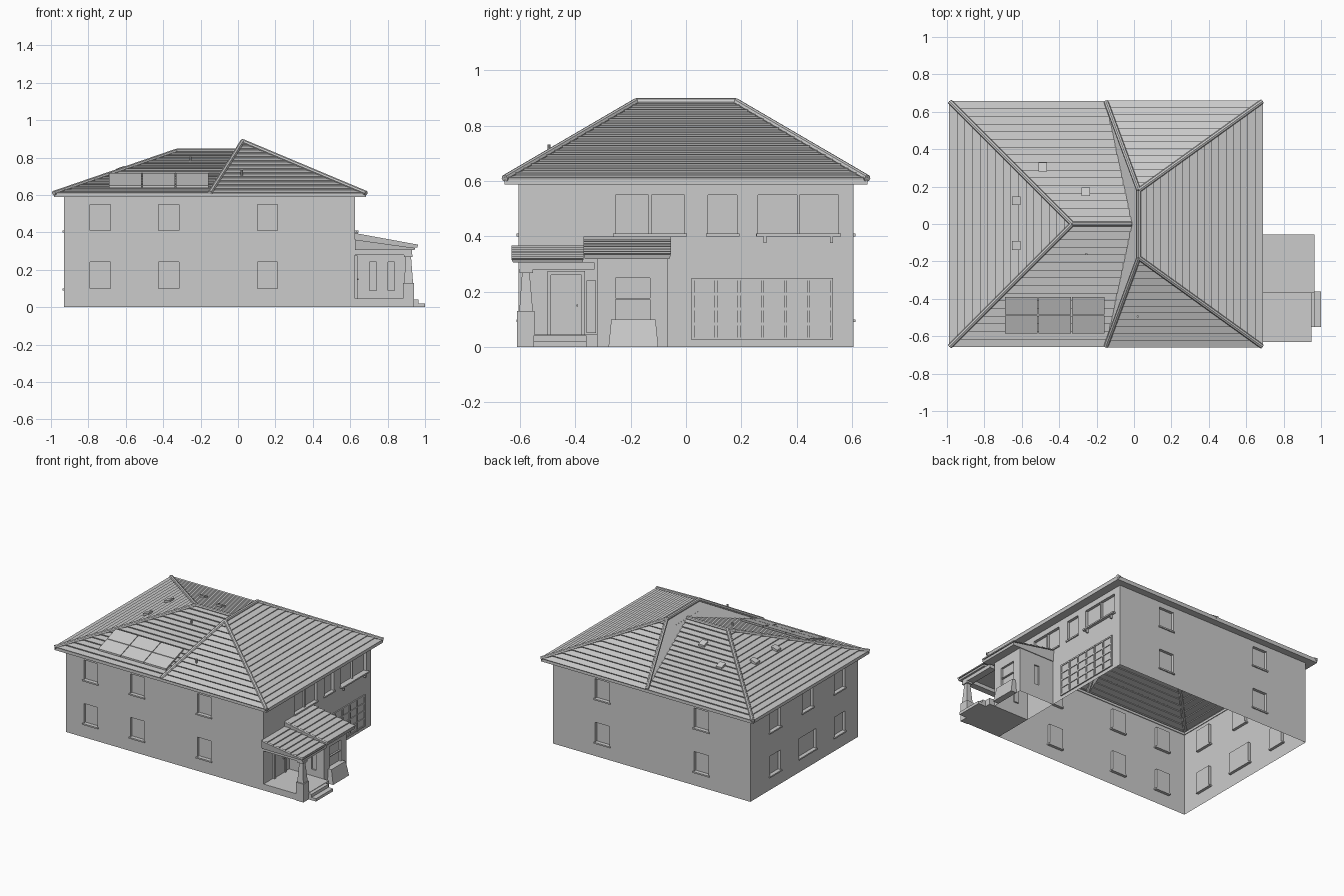
import bpy, bmesh
from mathutils import Vector as V

old = bpy.data.objects.get("Cube")
if old:
    bpy.data.objects.remove(old)

grey = bpy.data.materials.new("plain_grey")
grey.use_nodes = True
grey.diffuse_color = (0.6, 0.6, 0.6, 1)
grey.node_tree.nodes["Principled BSDF"].inputs["Base Color"].default_value = (0.6, 0.6, 0.6, 1)


def finish(name, bm, recalc=True):
    if recalc:
        bmesh.ops.recalc_face_normals(bm, faces=bm.faces)
    me = bpy.data.meshes.new(name)
    bm.to_mesh(me)
    bm.free()
    me.materials.append(grey)
    ob = bpy.data.objects.new(name, me)
    bpy.context.collection.objects.link(ob)
    return ob


def face(bm, pts):
    return bm.faces.new([bm.verts.new(p) for p in pts])


def prism(name, low, high):
    """Solid between two matching rings of points."""
    bm = bmesh.new()
    a = [bm.verts.new(p) for p in low]
    b = [bm.verts.new(p) for p in high]
    bm.faces.new(a)
    bm.faces.new(b)
    for i in range(len(a)):
        j = (i + 1) % len(a)
        bm.faces.new((a[i], a[j], b[j], b[i]))
    return finish(name, bm)


def rect(x0, x1, y0, y1, z):
    return [V((x0, y0, z)), V((x1, y0, z)), V((x1, y1, z)), V((x0, y1, z))]


def box(name, x0, x1, y0, y1, z0, z1):
    return prism(name, rect(x0, x1, y0, y1, z0), rect(x0, x1, y0, y1, z1))


def rod(name, a, b, r, sides=8):
    a, b = V(a), V(b)
    bm = bmesh.new()
    bmesh.ops.create_cone(bm, cap_ends=True, segments=sides, radius1=r, radius2=r, depth=(b - a).length)
    ob = finish(name, bm)
    ob.rotation_mode = 'QUATERNION'
    ob.rotation_quaternion = (b - a).to_track_quat('Z', 'Y')
    ob.location = (a + b) / 2
    return ob


def wall(name, base, along, s0, s1, height, openings, depth=0.02, sill=True):
    """Sheet wall with recessed windows; openings are (centre, width, bottom, top)."""
    base, along, up = V(base), V(along), V((0, 0, 1))
    out = along.cross(up)
    P = lambda s, z, d=0: base + along * s + up * z - out * d
    holes = [(c - w / 2, c + w / 2, z0, z1) for c, w, z0, z1 in openings]
    ss = sorted({s0, s1, *[h[0] for h in holes], *[h[1] for h in holes]})
    zs = sorted({0, height, *[h[2] for h in holes], *[h[3] for h in holes]})
    bm = bmesh.new()
    for a, b in zip(ss, ss[1:]):
        for c, d in zip(zs, zs[1:]):
            m, n = (a + b) / 2, (c + d) / 2
            if not any(h[0] < m < h[1] and h[2] < n < h[3] for h in holes):
                face(bm, (P(a, c), P(b, c), P(b, d), P(a, d)))
    for a, b, c, d in holes:
        ring = [(a, c), (b, c), (b, d), (a, d)]
        face(bm, [P(s, z, depth) for s, z in ring])
        for (p, q) in zip(ring, ring[1:] + ring[:1]):
            face(bm, (P(*p), P(*q), P(*q, depth), P(*p, depth)))
        if sill:
            e = 0.008
            prism(name + "_sill", [P(a - e, c - .01, depth), P(b + e, c - .01, depth), P(b + e, c - .01, -e), P(a - e, c - .01, -e)],
                  [P(a - e, c, depth), P(b + e, c, depth), P(b + e, c, -e), P(a - e, c, -e)])
    bmesh.ops.remove_doubles(bm, verts=bm.verts, dist=1e-5)
    return finish(name, bm, False)


def tiles(name, a, b, c, d, n, lift=0.009):
    """Stepped tile courses between eave a-b and top edge d-c."""
    a, b, c, d = map(V, (a, b, c, d))
    normal = (c - a).cross(d - b).normalized()
    bm = bmesh.new()
    for i in range(n):
        t, u = i / n, (i + 1) / n
        p, q, r, s = a.lerp(d, t), b.lerp(c, t), b.lerp(c, u), a.lerp(d, u)
        ph, qh = p + normal * lift, q + normal * lift
        for pts in ((ph, qh, r, s), (p, q, qh, ph)):
            face(bm, pts)
    bmesh.ops.remove_doubles(bm, verts=bm.verts, dist=1e-5)
    return finish(name, bm, False)


# House walls with upper and lower window rows
LOW, HIGH = (0.10, 0.24), (0.41, 0.55)
rows = (LOW, HIGH)
X0, X1, Y, H = -0.93, 0.625, 0.605, 0.6
wall("front_wall", (0, -Y, 0), (1, 0, 0), X0, X1, H,
     [(c, 0.108, *r) for c in (-0.737, -0.37, 0.158) for r in rows])
wall("back_wall", (0, Y, 0), (-1, 0, 0), -X1, -X0, H,
     [(c, 0.115, *r) for c in (-0.235, 0.545) for r in rows])
wall("west_wall", (X0, 0, 0), (0, -1, 0), -Y, Y, H,
     [(c, 0.19 if c == 0.04 and r == LOW else 0.12, *r) for c in (-0.325, 0.04, 0.40) for r in rows])
wall("east_wall", (X1, 0, 0), (0, 1, 0), -Y, Y, H,
     [(-0.13, 0.25, *HIGH), (0.132, 0.105, *HIGH), (0.405, 0.29, *HIGH)])

# East window mullions, long sill and brackets
for y in (-0.13, 0.405):
    box("window_mullion", X1 - .02, X1 - .005, y - .005, y + .005, 0.41, 0.55)
box("long_sill", X1, X1 + .02, 0.255, 0.56, 0.4, 0.41)
for y in (0.285, 0.525):
    box("sill_bracket", X1, X1 + .015, y - .005, y + .005, 0.375, 0.4)

# Garage door with raised grid bars
box("garage_door", X1 - .01, X1 + .003, 0.02, 0.53, 0.025, 0.25)
for i in range(7):
    y = 0.025 + i * 0.5 / 6
    box("garage_upright", X1, X1 + .009, y - .005, y + .005, 0.025, 0.25)
for i in range(5):
    z = 0.03 + i * 0.215 / 4
    box("garage_rail", X1, X1 + .008, 0.02, 0.53, z - .005, z + .005)

# Eave boards around the house
EW, EE, EY, EZ = -0.985, 0.685, 0.655, 0.605
for s in (-1, 1):
    ya, yb = sorted((s * 0.6, s * EY))
    box("eave_board", EW, EE, ya, yb, 0.588, EZ)
box("eave_board", EW, X0 + .005, -EY, EY, 0.588, EZ)
box("eave_board", X1 - .005, EE, -EY, EY, 0.588, EZ)

# Roof corner points, south side (s=-1) and north side (s=1)
RW, RV = V((-0.33, 0, 0.83)), V((-0.01, 0, 0.83))
west = {s: V((EW, s * EY, EZ)) for s in (-1, 1)}
mid = {s: V((-0.15, s * EY, EZ)) for s in (-1, 1)}
east = {s: V((EE, s * EY, EZ)) for s in (-1, 1)}
peak = {s: V((0.025, s * 0.18, 0.882)) for s in (-1, 1)}
k = (RV.z - EZ) / (peak[1].z - EZ)
shoulder = {s: mid[s].lerp(peak[s], k) for s in (-1, 1)}

# Tiled roof planes
tiles("low_roof_west", west[1], west[-1], RW, RW, 16)
tiles("low_roof_south", west[-1], mid[-1], RV, RW, 16)
tiles("low_roof_north", mid[1], west[1], RW, RV, 16)
tiles("high_roof_east", east[-1], east[1], peak[1], peak[-1], 17)
tiles("high_roof_south", mid[-1], east[-1], peak[-1], peak[-1], 13)
tiles("high_roof_north", east[1], mid[1], peak[1], peak[1], 13)
tiles("high_roof_west_south", mid[-1], mid[-1], shoulder[-1], RV, 12, 0.004)
tiles("high_roof_west_north", mid[1], mid[1], RV, shoulder[1], 12, 0.004)
tiles("high_roof_west_top", shoulder[1], shoulder[-1], peak[-1], peak[1], 3, 0.004)

# Hip and ridge caps
up = V((0, 0, 0.004))
caps = [(RW, RV), (peak[-1], peak[1])]
for s in (-1, 1):
    caps += [(west[s], RW), (mid[s], peak[s]), (east[s], peak[s])]
for a, b in caps:
    rod("ridge_cap", a + up, b + up, 0.013)


# Solar panels, skylights and vents sitting on the low roof
def low_z(x, y):
    run = min(EY - abs(y), x - EW)
    return EZ + run * (RW.z - EZ) / EY


def on_roof(name, x0, x1, y0, y1, bottom, top):
    ring = rect(x0, x1, y0, y1, 0)
    prism(name, [V((p.x, p.y, low_z(p.x, p.y) + bottom)) for p in ring],
          [V((p.x, p.y, low_z(p.x, p.y) + top)) for p in ring])


for i in range(3):
    for j in range(2):
        x, y = -0.69 + i * 0.179, -0.585 + j * 0.1
        on_roof("solar_panel", x, x + 0.175, y, y + 0.096, 0.008, 0.02)
for x, y in ((-0.63, 0.125), (-0.63, -0.115), (-0.487, 0.305), (-0.257, 0.173)):
    on_roof("skylight", x - .023, x + .023, y - .023, y + .023, 0, 0.02)
rod("vent_pipe", (0.02, -0.495, 0.68), (0.02, -0.495, 0.732), 0.006)
rod("vent_pipe", (-0.255, -0.16, 0.76), (-0.255, -0.16, 0.805), 0.006)

# Entry bay with narrow side windows
BX, BS, BN = 0.9, -0.32, -0.065
wall("bay_front_wall", (0, BS, 0), (1, 0, 0), X1, BX, 0.33,
     [(0.722, 0.036, 0.09, 0.24), (0.82, 0.036, 0.09, 0.24)], 0.01, False)
wall("bay_back_wall", (0, BN, 0), (-1, 0, 0), -BX, -X1, 0.33, [(-0.76, 0.04, 0.1, 0.24)], 0.01, False)
wall("bay_east_wall", (BX, 0, 0), (0, 1, 0), BS, BN, 0.33, [(-0.192, 0.125, 0.1, 0.25)], 0.015)
box("bay_window_bar", BX - .015, BX - .003, -0.255, -0.13, 0.172, 0.178)
prism("planter", rect(BX, 0.945, -0.28, -0.1, 0), rect(BX, 0.925, -0.27, -0.11, 0.1))


# Lean-to roofs over the porch and the bay
def lean_to(name, y0, y1, x, z_eave, z_top, z_low):
    prism(name + "_deck", rect(X1, x - .005, y0 + .005, y1 - .005, z_low),
          [V((X1, y0, z_top - .004)), V((x, y0, z_eave - .004)), V((x, y1, z_eave - .004)), V((X1, y1, z_top - .004))])
    tiles(name + "_tiles", (x, y0, z_eave), (x, y1, z_eave), (X1, y1, z_top), (X1, y0, z_top), 7, 0.008)


lean_to("porch_roof", -0.63, -0.37, 0.948, 0.32, 0.365, 0.305)
lean_to("bay_roof", -0.37, -0.055, 0.963, 0.338, 0.4, 0.318)

# Porch floor, steps, beams and tapered column
box("porch_floor", X1, 0.94, -Y, BS, 0, 0.045)
box("lower_step", 0.94, 1.0, -0.55, -0.36, 0, 0.02)
box("upper_step", 0.94, 0.965, -0.55, -0.36, 0.02, 0.042)
box("porch_east_beam", 0.88, 0.93, -0.605, -0.33, 0.28, 0.305)
box("porch_front_beam", X1, 0.93, -0.605, -0.56, 0.28, 0.305)
box("column_pedestal", 0.882, 0.942, -0.61, -0.547, 0, 0.13)
prism("column", rect(0.888, 0.936, -0.602, -0.553, 0.13), rect(0.897, 0.925, -0.592, -0.565, 0.27))
box("column_cap", 0.888, 0.934, -0.602, -0.553, 0.268, 0.282)

# Front door with frame, handle and sidelight
for y0, y1 in ((-0.5, -0.488), (-0.377, -0.365)):
    box("door_frame", X1, X1 + .014, y0, y1, 0.045, 0.27)
box("door_head", X1, X1 + .014, -0.5, -0.365, 0.26, 0.275)
box("front_door", X1, X1 + .006, -0.488, -0.377, 0.045, 0.26)
rod("door_handle", (X1, -0.393, 0.15), (X1 + .018, -0.393, 0.15), 0.004)
box("door_sidelight", X1, X1 + .008, -0.36, -0.325, 0.05, 0.24)
